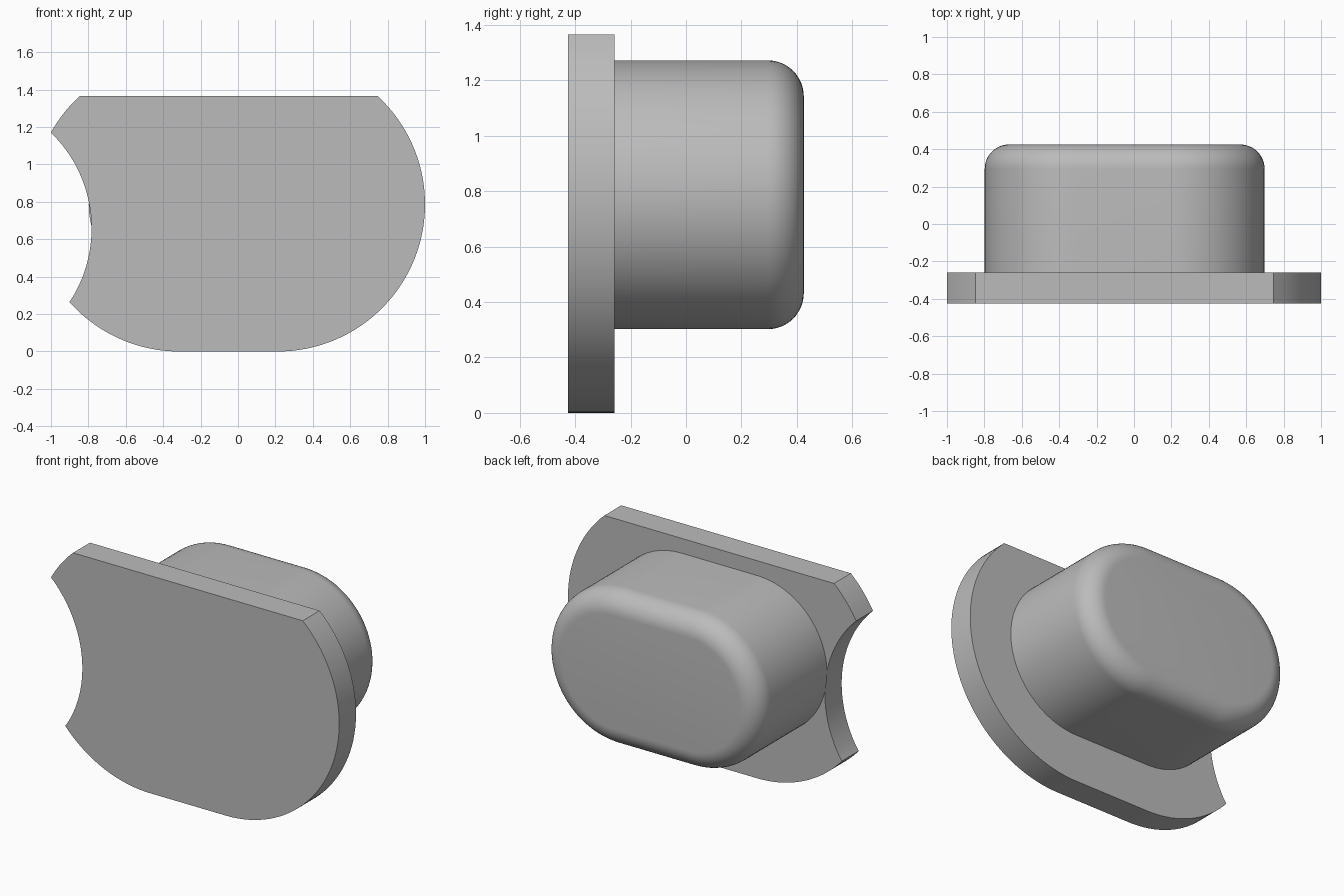
import bpy, bmesh
from math import sin, cos, pi, atan2, radians

cube = bpy.data.objects.get("Cube")
if cube:
    bpy.data.objects.remove(cube, do_unlink=True)

grey = bpy.data.materials.new("plain grey")
grey.use_nodes = True
colour = (0.5, 0.5, 0.5, 1)
grey.diffuse_color = colour
grey.node_tree.nodes["Principled BSDF"].inputs["Base Color"].default_value = colour

MID_X, MID_Z, HALF = -0.05, 0.787, 0.263   # shared slot centre and half straight length
FRONT, SEAT, BACK = -0.425, -0.258, 0.425


def arc(cx, cz, r, a0, a1, n=48):
    """Points on an arc in the x-z plane."""
    return [(cx + r * cos(a0 + (a1 - a0) * i / n),
             cz + r * sin(a0 + (a1 - a0) * i / n)) for i in range(n + 1)]


def slot(r):
    """Outline of a slot with rounded ends of radius r."""
    return (arc(MID_X + HALF, MID_Z, r, -pi / 2, pi / 2)
            + arc(MID_X - HALF, MID_Z, r, pi / 2, 3 * pi / 2))


def loft(name, sections):
    """Join matching outlines given as (y, points) and cap both ends."""
    bm = bmesh.new()
    rings = [[bm.verts.new((x, y, z)) for x, z in pts] for y, pts in sections]
    n = len(rings[0])
    for a, b in zip(rings, rings[1:]):
        for i in range(n):
            j = (i + 1) % n
            bm.faces.new((a[i], a[j], b[j], b[i]))
    bm.faces.new(rings[0])
    bm.faces.new(rings[-1])
    bmesh.ops.recalc_face_normals(bm, faces=bm.faces)
    mesh = bpy.data.meshes.new(name)
    bm.to_mesh(mesh)
    bm.free()
    mesh.materials.append(grey)
    obj = bpy.data.objects.new(name, mesh)
    bpy.context.collection.objects.link(obj)
    bpy.ops.object.select_all(action='DESELECT')
    obj.select_set(True)
    bpy.context.view_layer.objects.active = obj
    bpy.ops.object.shade_smooth_by_angle(angle=radians(30))
    return obj


# Flange plate: slot outline with a flat top and a round bite on the right side
R, TOP = MID_Z, 1.365
BITE_X, BITE_Z, BITE_R = -1.498, 0.657, 0.715
upper, lower = (-1.0, 1.17), (-0.902, 0.265)
right_c, left_c = MID_X + HALF, MID_X - HALF
flat = atan2(TOP - MID_Z, (R * R - (TOP - MID_Z) ** 2) ** 0.5)


def end_angle(p):
    return atan2(p[1] - MID_Z, p[0] - left_c) % (2 * pi)


def bite_angle(p):
    return atan2(p[1] - BITE_Z, p[0] - BITE_X)


outline = (arc(right_c, MID_Z, R, -pi / 2, flat)
           + arc(left_c, MID_Z, R, pi - flat, end_angle(upper), 12)
           + arc(BITE_X, BITE_Z, BITE_R, bite_angle(upper), bite_angle(lower), 32)[1:-1]
           + arc(left_c, MID_Z, R, end_angle(lower), 3 * pi / 2, 32))
loft("flange_plate", [(FRONT, outline), (SEAT, outline)])

# Plug body: slot-shaped boss with a rounded back rim
BODY_R, FILLET, STEPS = 0.485, 0.13, 12
sections = [(SEAT, slot(BODY_R))]
for k in range(STEPS + 1):
    a = pi / 2 * k / STEPS
    sections.append((BACK - FILLET + FILLET * sin(a),
                     slot(BODY_R - FILLET + FILLET * cos(a))))
loft("plug_body", sections)
